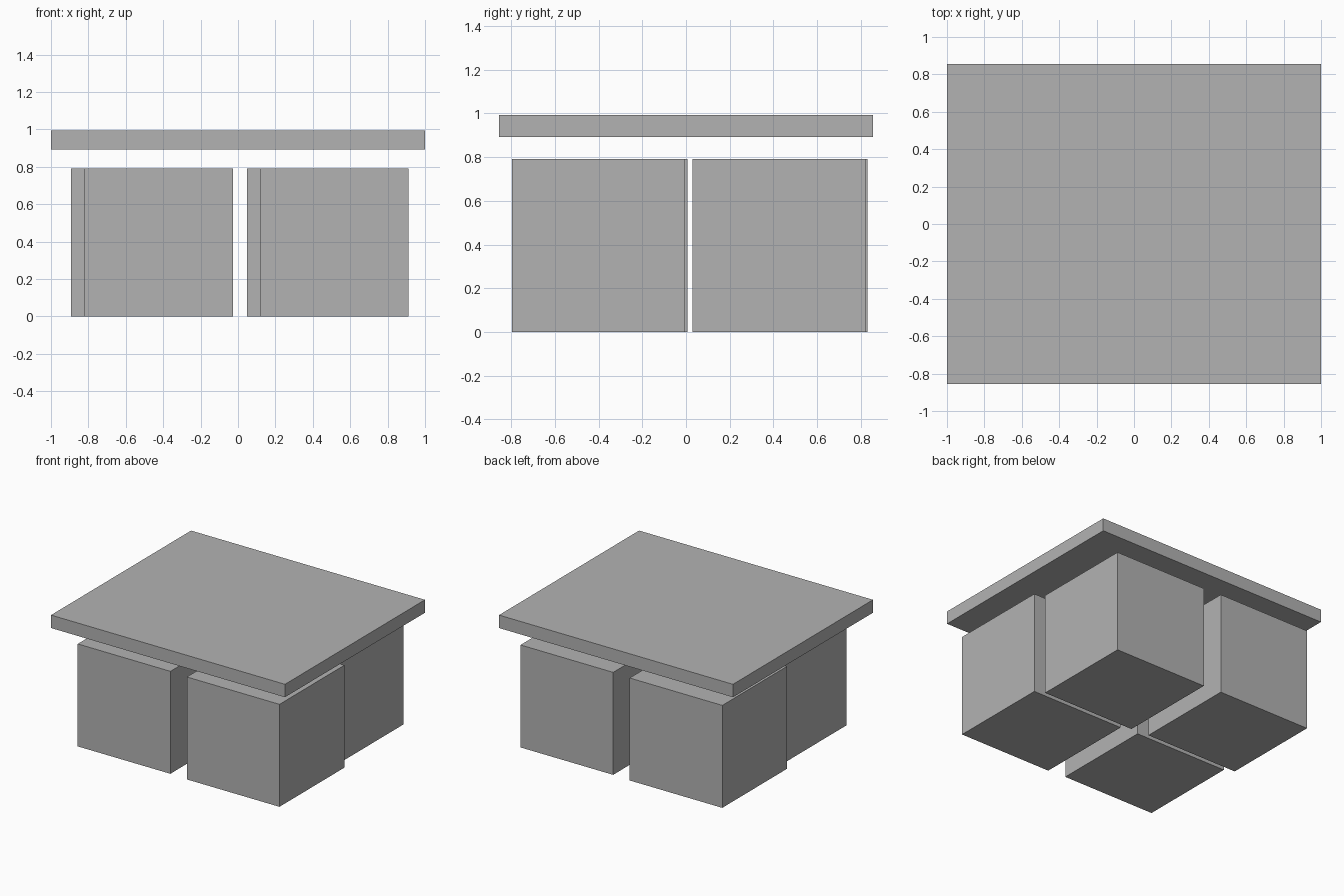
import bpy
import bmesh
from mathutils import Matrix, Vector

# Remove the default cube
default = bpy.data.objects.get("Cube")
if default:
    bpy.data.objects.remove(default, do_unlink=True)

# Single plain grey material
GREY = (0.45, 0.45, 0.45, 1.0)
grey = bpy.data.materials.new("plain_grey")
grey.use_nodes = True
grey.diffuse_color = GREY
grey.node_tree.nodes["Principled BSDF"].inputs["Base Color"].default_value = GREY


def box(name, centre, size):
    """Flat-faced box with the given centre and full size."""
    bm = bmesh.new()
    matrix = Matrix.Translation(Vector(centre)) @ Matrix.Diagonal((*size, 1))
    bmesh.ops.create_cube(bm, size=1, matrix=matrix)
    mesh = bpy.data.meshes.new(name)
    bm.to_mesh(mesh)
    bm.free()
    mesh.materials.append(grey)
    obj = bpy.data.objects.new(name, mesh)
    bpy.context.collection.objects.link(obj)
    return obj


# Table top floating above the stools
box("table_top", (0, 0, 0.943), (2, 1.71, 0.1))

# Four cube stools, slightly staggered in plan
STOOL = 0.792
stools = {
    "front_right_stool": (-0.424, -0.39),
    "front_left_stool": (0.516, -0.4),
    "back_right_stool": (-0.496, 0.435),
    "back_left_stool": (0.444, 0.425),
}
for name, (x, y) in stools.items():
    box(name, (x, y, STOOL / 2), (STOOL, STOOL, STOOL))
